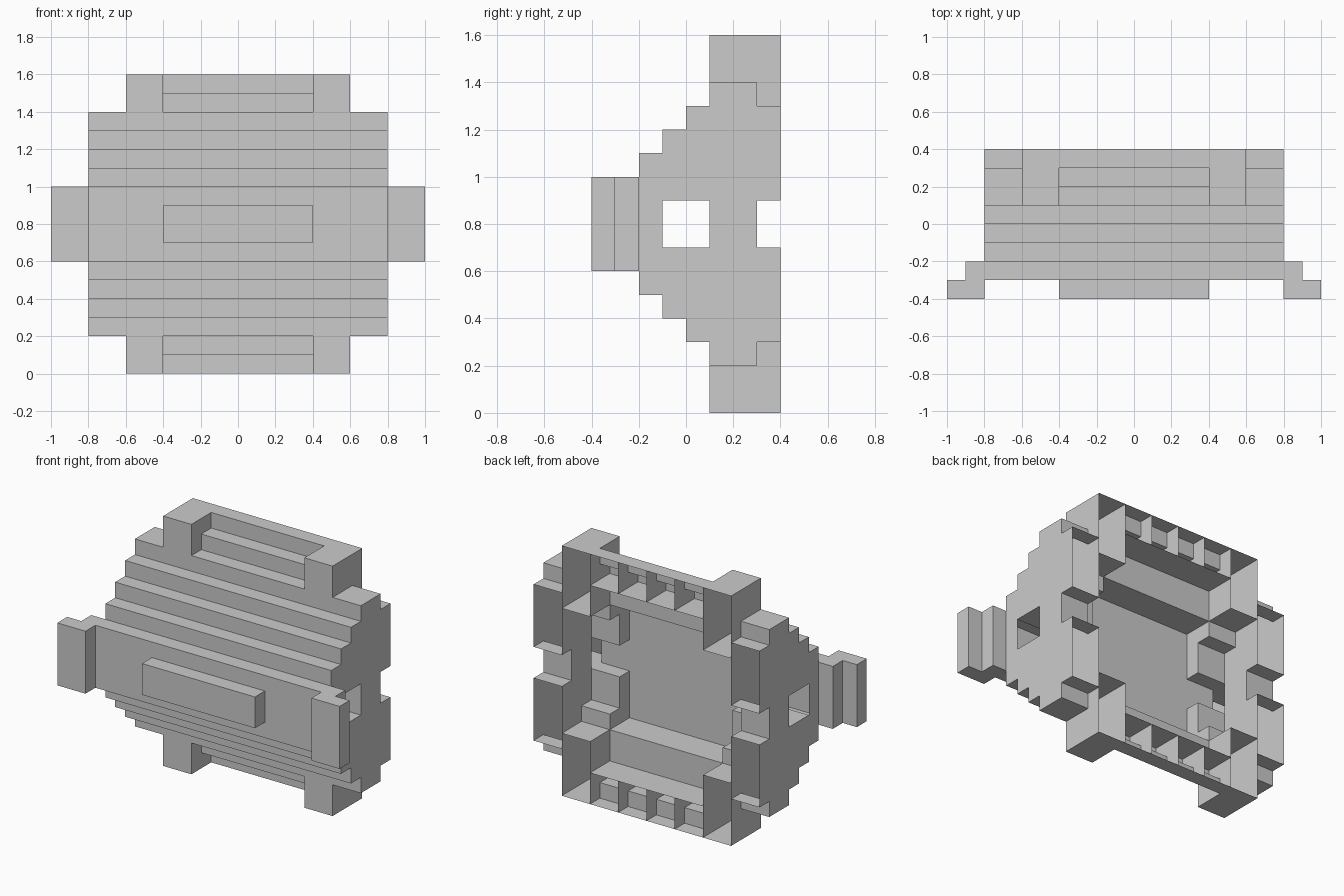
import bpy, bmesh

if "Cube" in bpy.data.objects:
    bpy.data.objects.remove(bpy.data.objects["Cube"])


def finish(name, quads, flip_x=False, flip_z=True):
    """Make an object from polygons, repeating them across x=0 and z=0.8."""
    bm = bmesh.new()
    for sx in ((1, -1) if flip_x else (1,)):
        for up in ((True, False) if flip_z else (True,)):
            for q in quads:
                pts = [(x * sx, y, z if up else 1.6 - z) for x, y, z in q]
                if (sx < 0) == up:
                    pts.reverse()
                bm.faces.new([bm.verts.new(p) for p in pts])
    bmesh.ops.remove_doubles(bm, verts=bm.verts, dist=0.001)
    bmesh.ops.recalc_face_normals(bm, faces=bm.faces)
    me = bpy.data.meshes.new(name)
    bm.to_mesh(me)
    bm.free()
    ob = bpy.data.objects.new(name, me)
    bpy.context.collection.objects.link(ob)
    return ob


def sheet(profile, x0, x1):
    """Sweep a (y, z) polyline from x0 to x1."""
    return [[(x0, *a), (x1, *a), (x1, *b), (x0, *b)]
            for a, b in zip(profile, profile[1:])]


def wall(x, outline):
    return [[(x, y, z) for y, z in outline]]


def box(x0, x1, y0, y1, z0, z1, back=True):
    """Box faces; back=False leaves the rear (+y) open."""
    ring = [(y1, z0), (y0, z0), (y0, z1), (y1, z1)]
    quads = sheet(ring, x0, x1) + wall(x0, ring) + wall(x1, ring)
    return quads + (sheet([(y1, z1), (y1, z0)], x0, x1) if back else [])


# stepped front hull
finish("front_hull", sheet([(-.3, .8), (-.3, 1), (-.2, 1), (-.2, 1.1), (-.1, 1.1), (-.1, 1.2),
                            (0, 1.2), (0, 1.3), (.1, 1.3), (.1, 1.4)], -.8, .8)
       + sheet([(.1, 1.4), (.2, 1.4)], -.4, .4))

# recessed steps at the top and bottom edges
finish("edge_steps", sheet([(.2, 1.4), (.2, 1.5), (.3, 1.5), (.3, 1.6), (.4, 1.6)], -.4, .4))

# thin dividers behind the edge steps
ribs = []
for x in (-.2, 0, .2):
    ribs += wall(x, [(.2, 1.4), (.2, 1.5), (.3, 1.5), (.3, 1.6), (.4, 1.6), (.4, 1.4)])
finish("edge_ribs", ribs)

# inner stepped lining and back of the centre plate
finish("inner_lining", sheet([(.4, 1.4), (.2, 1.4), (.2, 1.2), (0, 1.2)], -.4, .4)
       + sheet([(0, 1.2), (0, .8)], -.6, .6))

# four corner blocks, open at the rear
finish("corner_blocks", box(.4, .6, .1, .4, 1.2, 1.6, back=False), flip_x=True)

# outer side walls with the square hole and rear notch
outline = [(-.3, .8), (-.3, 1), (-.2, 1), (-.2, 1.1), (-.1, 1.1), (-.1, 1.2), (0, 1.2), (0, 1.3),
           (.1, 1.3), (.1, 1.4), (.3, 1.4), (.3, 1.3), (.4, 1.3), (.4, .9), (.3, .9), (.3, .8),
           (.1, .8), (.1, .9), (-.1, .9), (-.1, .8)]
finish("side_walls", wall(.8, outline), flip_x=True)

# side tops, notch faces and hole lining
finish("side_caps", sheet([(.1, 1.4), (.3, 1.4), (.3, 1.3), (.4, 1.3)], .6, .8)
       + sheet([(.4, .9), (.3, .9), (.3, .8)], .6, .8)
       + sheet([(.1, .8), (.1, .9), (-.1, .9)], .6, .8), flip_x=True)

# inner side walls
finish("inner_side_walls", wall(.6, [(0, 1.2), (.4, 1.2), (.4, .9), (.3, .9), (.3, .8),
                                     (.1, .8), (.1, .9), (0, .9)]), flip_x=True)

# stepped brackets inside, above and below the hole
finish("inner_brackets", box(.4, .6, 0, .1, .9, 1.2) + box(.4, .6, .1, .2, 1.1, 1.2),
       flip_x=True)

# stepped side tabs
tab = [(.8, -.4), (1, -.4), (1, -.3), (.9, -.3), (.9, -.2), (.8, -.2)]
tab_faces = [[(x, y, z) for x, y in tab] for z in (.6, 1)]
for a, b in zip(tab, tab[1:] + tab[:1]):
    tab_faces.append([(*a, .6), (*b, .6), (*b, 1), (*a, 1)])
finish("side_tabs", tab_faces, flip_x=True, flip_z=False)

# raised bar on the front plate
finish("front_bar", box(-.4, .4, -.4, -.3, .7, .9), flip_z=False)
